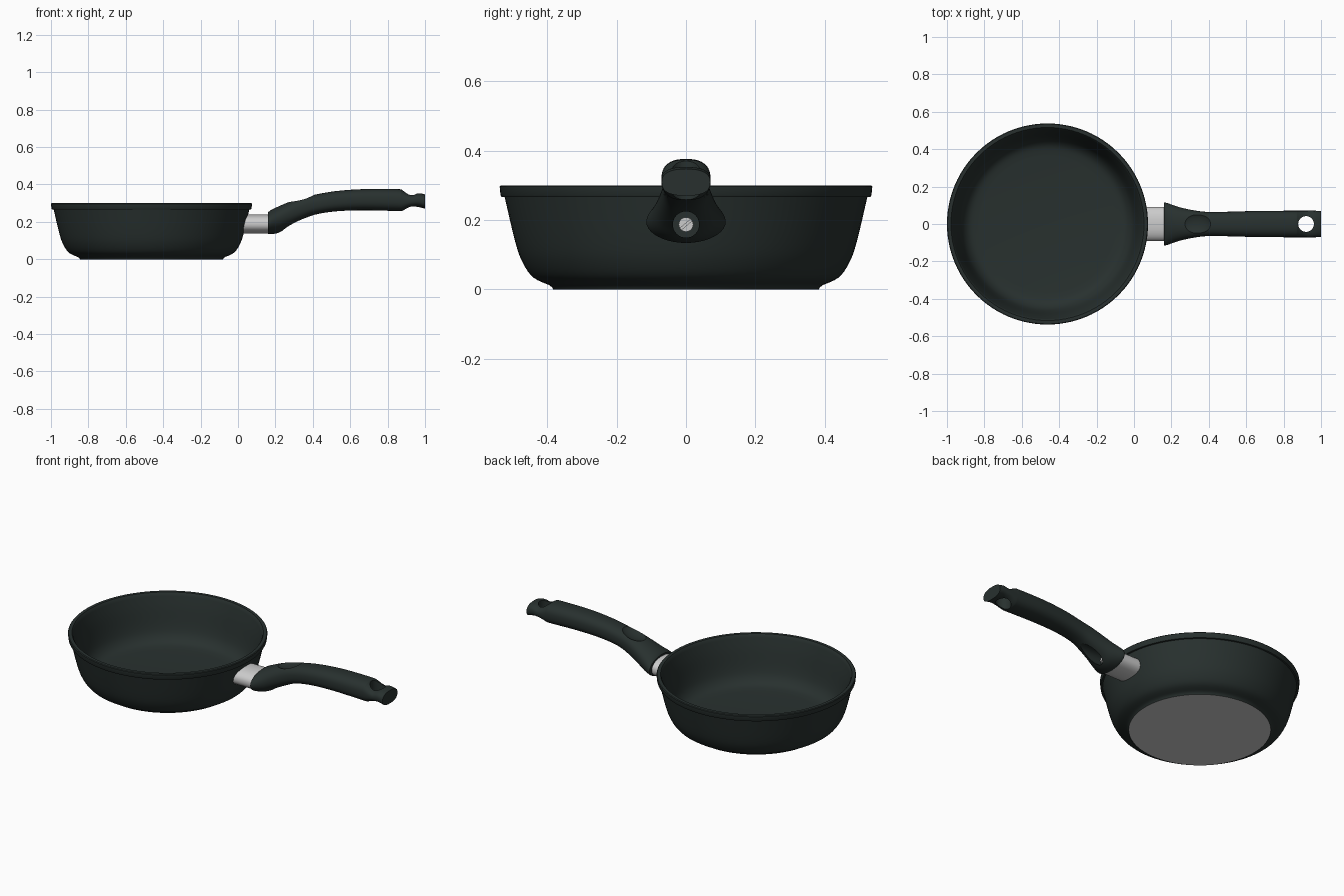
import bpy, bmesh, math
from mathutils import Vector, Matrix

if "Cube" in bpy.data.objects:
    bpy.data.objects.remove(bpy.data.objects["Cube"])


def material(name, rgb):
    m = bpy.data.materials.new(name)
    m.diffuse_color = (*rgb, 1)
    m.use_nodes = True
    m.node_tree.nodes["Principled BSDF"].inputs["Base Color"].default_value = m.diffuse_color
    return m


DARK = material("dark green black", (0.021, 0.030, 0.028))
METAL = material("light metal", (0.6, 0.6, 0.6))
CX = -0.4625  # pan centre


def finish(bm, name, mats):
    bmesh.ops.remove_doubles(bm, verts=bm.verts, dist=1e-5)
    bmesh.ops.recalc_face_normals(bm, faces=bm.faces)
    me = bpy.data.meshes.new(name)
    bm.to_mesh(me)
    bm.free()
    ob = bpy.data.objects.new(name, me)
    bpy.context.collection.objects.link(ob)
    for m in mats:
        me.materials.append(m)
    return ob


def activate(ob):
    bpy.ops.object.select_all(action='DESELECT')
    ob.select_set(True)
    bpy.context.view_layer.objects.active = ob


def smooth(ob, deg=32):
    activate(ob)
    bpy.ops.object.shade_smooth_by_angle(angle=math.radians(deg))


def catmull(pts, steps):
    out = []
    for i in range(len(pts) - 1):
        p = [Vector(pts[max(0, min(len(pts) - 1, i + k))]) for k in (-1, 0, 1, 2)]
        for s in range(steps):
            t = s / steps
            out.append(0.5 * (2 * p[1] + (p[2] - p[0]) * t
                              + (2 * p[0] - 5 * p[1] + 4 * p[2] - p[3]) * t * t
                              + (3 * p[1] - p[0] - 3 * p[2] + p[3]) * t ** 3))
    return out + [Vector(pts[-1])]


def lathe(name, profile, mats, seg=96):
    bm = bmesh.new()
    rings = []
    for r, z in profile:
        rings.append([bm.verts.new((CX + r * math.cos(2 * math.pi * i / seg),
                                    r * math.sin(2 * math.pi * i / seg), z)) for i in range(seg)])
    for a, b in zip(rings, rings[1:]):
        for i in range(seg):
            j = (i + 1) % seg
            bm.faces.new((a[i], a[j], b[j], b[i]))
    bmesh.ops.dissolve_degenerate(bm, dist=1e-6, edges=bm.edges)
    return finish(bm, name, mats)


def loft(name, stations, mat, slant=0.0, seg=40):
    """stations: (x, z top, z bottom, half width, power) with superellipse sections"""
    bm = bmesh.new()
    rings = []
    for k, (x, zt, zb, w, power) in enumerate(stations):
        ring = []
        for i in range(seg):
            a = 2 * math.pi * i / seg
            c, s = math.cos(a), math.sin(a)
            y = w * math.copysign(abs(c) ** (2 / power), c)
            dz = (zt - zb) / 2 * math.copysign(abs(s) ** (2 / power), s)
            ring.append(bm.verts.new((x + (slant * dz if k == 0 else 0), y, (zt + zb) / 2 + dz)))
        rings.append(ring)
    for a, b in zip(rings, rings[1:]):
        for i in range(seg):
            j = (i + 1) % seg
            bm.faces.new((a[i], a[j], b[j], b[i]))
    bm.faces.new(rings[0])
    bm.faces.new(rings[-1])
    return finish(bm, name, [mat])


def cylinder(name, centre, r, depth, mat, axis='Z'):
    bm = bmesh.new()
    rot = Matrix.Rotation(math.pi / 2, 4, 'Y') if axis == 'X' else Matrix()
    bmesh.ops.create_cone(bm, cap_ends=True, segments=40, radius1=r, radius2=r, depth=depth,
                          matrix=Matrix.Translation(centre) @ rot)
    return finish(bm, name, [mat])


def cut(ob, cutter):
    mod = ob.modifiers.new("cut", 'BOOLEAN')
    mod.operation, mod.object, mod.solver = 'DIFFERENCE', cutter, 'EXACT'
    activate(ob)
    bpy.ops.object.modifier_apply(modifier=mod.name)
    bpy.data.objects.remove(cutter)


# pan body: outside, rim, inside
outer = catmull([(0.396, 0.013), (0.44, 0.034), (0.47, 0.075), (0.492, 0.135), (0.523, 0.266)], 4)
inner = catmull([(0.510, 0.292), (0.490, 0.22), (0.468, 0.12), (0.448, 0.07), (0.415, 0.04), (0.365, 0.03)], 4)
profile = [(0, 0), (0.383, 0), (0.386, 0.006)] + [tuple(p) for p in outer] + \
    [(0.532, 0.267), (0.535, 0.272), (0.5375, 0.296), (0.534, 0.3), (0.516, 0.3)] + \
    [tuple(p) for p in inner] + [(0, 0.03)]
pan = lathe("pan_body", profile, [DARK, METAL])
# bare metal base
for f in pan.data.polygons:
    if f.center.z < 0.001:
        f.material_index = 1
smooth(pan)

# metal ferrule between pan and handle
ferrule = loft("ferrule", [(0.032, 0.24, 0.138, 0.092, 2.3), (0.175, 0.24, 0.138, 0.092, 2.3)], METAL, 0.22)
smooth(ferrule)

# handle
handle = loft("handle", catmull([
    (0.16, 0.25, 0.136, 0.114, 2), (0.175, 0.262, 0.134, 0.113, 2), (0.22, 0.284, 0.143, 0.097, 2.1),
    (0.27, 0.305, 0.172, 0.083, 2.3), (0.34, 0.329, 0.21, 0.07, 2.5), (0.41, 0.345, 0.238, 0.064, 2.5),
    (0.52, 0.364, 0.256, 0.066, 2.5), (0.67, 0.375, 0.262, 0.07, 2.5), (0.85, 0.375, 0.258, 0.071, 2.5),
    (0.88, 0.369, 0.259, 0.071, 2.5), (0.91, 0.352, 0.272, 0.071, 2.5), (0.935, 0.346, 0.279, 0.071, 2.5),
    (0.965, 0.353, 0.279, 0.071, 2.5), (1.0, 0.347, 0.27, 0.07, 2.5)], 4), DARK)

# thumb dimple on top
bm = bmesh.new()
bmesh.ops.create_uvsphere(bm, u_segments=48, v_segments=32, radius=1,
                          matrix=Matrix.Translation((0.335, 0, 0.352)) @ Matrix.Rotation(-0.3, 4, 'Y')
                          @ Matrix.Diagonal((0.088, 0.075, 0.046, 1)))
cut(handle, finish(bm, "dimple_cutter", [DARK]))
# hanging hole and screw recess
cut(handle, cylinder("hole_cutter", (0.92, 0, 0.3), 0.042, 0.4, DARK))
cut(handle, cylinder("recess_cutter", (0.32, 0, 0.187), 0.038, 0.24, DARK, 'X'))
smooth(handle, 35)

# screw with a diagonal slot, deep in the recess
screw = cylinder("screw", (0.205, 0, 0.187), 0.021, 0.03, METAL, 'X')
bm = bmesh.new()
bmesh.ops.create_cube(bm, size=1, matrix=Matrix.Translation((0.22, 0, 0.187))
                      @ Matrix.Rotation(0.7, 4, 'X') @ Matrix.Diagonal((0.012, 0.06, 0.006, 1)))
cut(screw, finish(bm, "slot_cutter", [METAL]))
smooth(screw)
